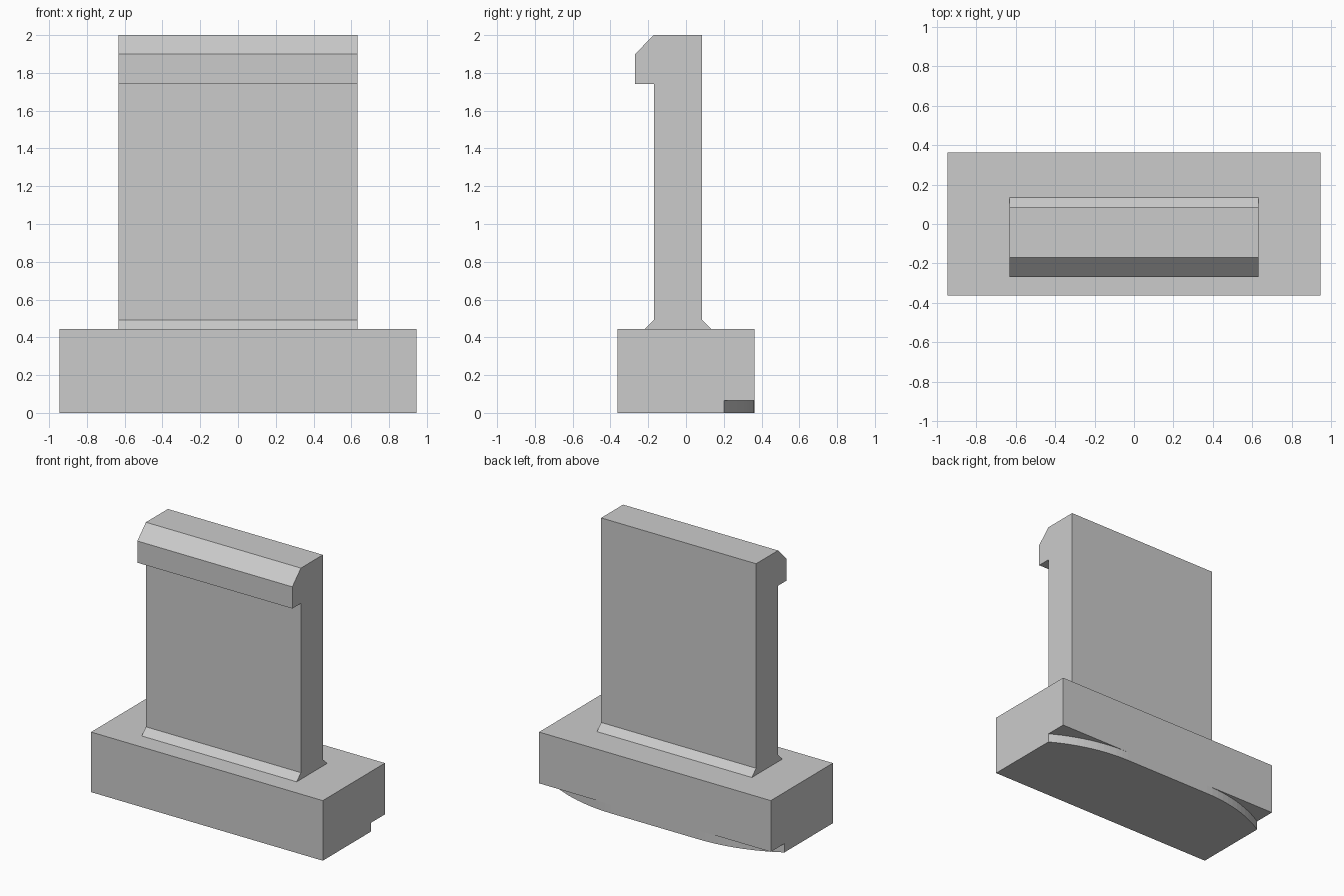
import bpy
import bmesh
import math

cube = bpy.data.objects.get("Cube")
if cube:
    bpy.data.objects.remove(cube)

grey = bpy.data.materials.new("plain_grey")
grey.use_nodes = True
colour = (0.6, 0.6, 0.6, 1)
grey.diffuse_color = colour
grey.node_tree.nodes["Principled BSDF"].inputs["Base Color"].default_value = colour


def prism(name, outline, direction):
    """Extrude a closed outline of 3D points along a direction."""
    bm = bmesh.new()
    face = bm.faces.new([bm.verts.new(p) for p in outline])
    swept = bmesh.ops.extrude_face_region(bm, geom=[face])
    verts = [v for v in swept["geom"] if isinstance(v, bmesh.types.BMVert)]
    bmesh.ops.translate(bm, verts=verts, vec=direction)
    bmesh.ops.recalc_face_normals(bm, faces=bm.faces)
    mesh = bpy.data.meshes.new(name)
    bm.to_mesh(mesh)
    bm.free()
    mesh.materials.append(grey)
    obj = bpy.data.objects.new(name, mesh)
    bpy.context.collection.objects.link(obj)
    return obj


half_w, half_d, base_top = 0.945, 0.362, 0.443
relief_height, flat_half, relief_depth = 0.065, 0.357, 0.16

# Base block, with rounded relief cuts under both back corners
base = prism("base", [(-half_w, -half_d, 0), (half_w, -half_d, 0),
                      (half_w, half_d, 0), (-half_w, half_d, 0)], (0, 0, base_top))

run = half_w - flat_half
radius = (run ** 2 + relief_depth ** 2) / (2 * relief_depth)
sweep = math.asin(run / radius)
steps = 12
for side, label in ((-1, "right"), (1, "left")):
    arc = []
    for i in range(steps + 1):
        a = sweep * i / steps
        arc.append((side * (flat_half + radius * math.sin(a)),
                    half_d - radius * (1 - math.cos(a)), -0.1))
    # Carry the cutter outside the block so the cut is clean
    x, y, z = arc[-1]
    outside = [(x + side * 0.1, y - 0.03, z), (x + side * 0.1, half_d + 0.1, z),
               (side * flat_half, half_d + 0.1, z)]
    cutter = prism(label + "_relief_cutter", arc + outside, (0, 0, 0.1 + relief_height))
    cutter.hide_render = True
    cutter.hide_viewport = True
    cut = base.modifiers.new(label + "_relief", "BOOLEAN")
    cut.operation = "DIFFERENCE"
    cut.solver = "EXACT"
    cut.object = cutter

# Apply the cuts and remove the cutters
bpy.context.view_layer.update()
graph = bpy.context.evaluated_depsgraph_get()
cut_mesh = bpy.data.meshes.new_from_object(base.evaluated_get(graph))
cutters = [m.object for m in base.modifiers]
base.modifiers.clear()
base.data = cut_mesh
for cutter in cutters:
    bpy.data.objects.remove(cutter)

# Upright plate with flared foot and hooked, chamfered lip
front, back, flare = -0.17, 0.086, 0.049
profile = [(front - flare, base_top), (back + flare, base_top),
           (back, base_top + flare), (back, 2), (front, 2),
           (-0.27, 1.9), (-0.27, 1.74), (front, 1.74), (front, base_top + flare)]
plate_half = 0.632
prism("hooked_plate", [(-plate_half, y, z) for y, z in profile], (2 * plate_half, 0, 0))
